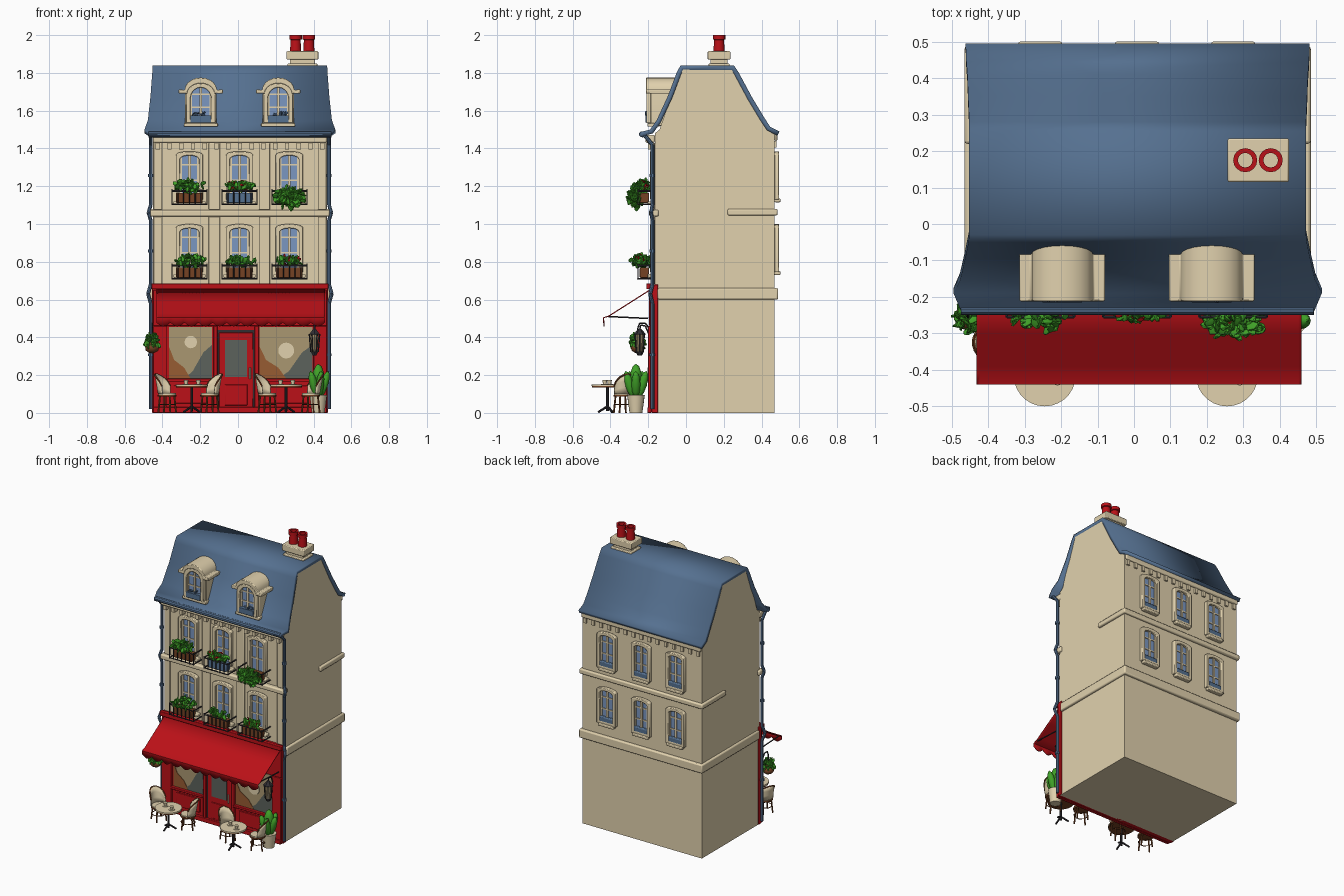
import bpy, bmesh, math, random
from mathutils import Vector, Matrix, Euler

if "Cube" in bpy.data.objects:
    bpy.data.objects.remove(bpy.data.objects["Cube"])
random.seed(4)

def material(name, r, g, b):
    m = bpy.data.materials.new(name)
    m.diffuse_color = [(c / 255) ** 2.2 for c in (r, g, b)] + [1]
    m.use_nodes = True
    m.node_tree.nodes["Principled BSDF"].inputs["Base Color"].default_value = m.diffuse_color
    return m
CREAM = material("cream stone", 224, 208, 172)
SLATE = material("slate blue", 86, 112, 143)
RED = material("shop red", 186, 24, 30)
GREEN = material("leaf green", 66, 160, 44)
BROWN = material("wood brown", 116, 68, 40)
GLASS = material("window blue", 122, 150, 192)
IRON = material("dark iron", 52, 50, 54)
TAN = material("shop interior tan", 168, 150, 112)
GREY = material("dim grey green", 92, 98, 92)
RUST = material("rust brown", 150, 92, 54)

parts = []
def part(name, mat, bevel=0, sheet=0):
    bm = bmesh.new()
    parts.append((name, bm, mat, bevel, sheet))
    return bm

def box(bm, x0, x1, y0, y1, z0, z1):
    m = Matrix.Translation(((x0 + x1) / 2, (y0 + y1) / 2, (z0 + z1) / 2))
    bmesh.ops.create_cube(bm, size=1, matrix=m @ Matrix.Diagonal((x1 - x0, abs(y1 - y0), z1 - z0, 1)))

def rod(bm, a, b, r, r2=None, n=10):
    a, b = Vector(a), Vector(b)
    m = Matrix.Translation((a + b) / 2) @ (b - a).to_track_quat('Z', 'Y').to_matrix().to_4x4()
    bmesh.ops.create_cone(bm, cap_ends=True, segments=n, radius1=r, radius2=r if r2 is None else r2,
                          depth=(b - a).length, matrix=m)

def path(bm, pts, r, n=8):
    for a, b in zip(pts, pts[1:]):
        rod(bm, a, b, r, n=n)

def blob(bm, c, size, rot=(0, 0, 0), sub=2):
    m = Matrix.Translation(c) @ Euler(rot).to_matrix().to_4x4() @ Matrix.Diagonal((*size, 1))
    bmesh.ops.create_icosphere(bm, subdivisions=sub, radius=1, matrix=m)

def loft(bm, rows, close=False):
    v = [[bm.verts.new(p) for p in row] for row in rows]
    n = len(v[0])
    for a, b in zip(v, v[1:] + v[:1] if close else v[1:]):
        for j in range(n if close else n - 1):
            k = (j + 1) % n
            bm.faces.new((a[j], a[k], b[k], b[j]))

def prism(bm, pts, a0, a1, axis='y'):
    put = (lambda p, a: (p[0], a, p[1])) if axis == 'y' else (lambda p, a: (a, p[0], p[1]))
    r0, r1 = ([bm.verts.new(put(p, a)) for p in pts] for a in (a0, a1))
    bm.faces.new(r0), bm.faces.new(r1)
    for j in range(len(pts)):
        k = (j + 1) % len(pts)
        bm.faces.new((r0[j], r0[k], r1[k], r1[j]))

def ring(bm, outer, inner, y0, y1):
    loft(bm, [[(x, y, z) for x, z in o] for o, y in ((outer, y0), (outer, y1), (inner, y1), (inner, y0))], True)

def arch(cx, w, z0, z1, rise, n=10):
    arc = [(cx + w / 2 * math.cos(math.pi * i / n), z1 - rise + rise * math.sin(math.pi * i / n)) for i in range(n + 1)]
    return [(cx - w / 2, z0), (cx + w / 2, z0)] + arc

def leaves(bm, c, rad, n, s):
    for _ in range(n):
        d = Vector([random.gauss(0, 1) for _ in 'xyz']).normalized() * random.uniform(.5, 1)
        blob(bm, [c[i] + d[i] * rad[i] for i in range(3)], (s, s * .6, s * .3),
             [random.uniform(0, 6.3) for _ in 'xyz'], 1)

# --- main body with gable ends
L, R, F, B = -.45, .47, -.165, .468
body = part("house_body", CREAM)
prism(body, [(F, 0), (B, 0), (B, 1.49), (.425, 1.52), (.335, 1.66), (.25, 1.82), (-.025, 1.82), (-.085, 1.66), (-.14, 1.5), (F, 1.48)], L, R, 'x')
# --- mansard roof shell, (y, z, half width)
roof = part("mansard_roof", SLATE, 0, .025)
prof = [(-.25, 1.47, .484), (-.24, 1.487, .484), (-.19, 1.50, .505), (-.155, 1.55, .487), (-.095, 1.68, .473), (-.05, 1.80, .464),
        (-.03, 1.838, .462), (.255, 1.838, .462), (.28, 1.80, .462), (.35, 1.67, .465), (.41, 1.57, .467), (.445, 1.515, .47), (.495, 1.49, .472)]
loft(roof, [[(.01 - w, y, z), (.01 + w, y, z)] for y, z, w in prof])
rod(part("front_gutter", SLATE), (-.475, -.233, 1.475), (.492, -.233, 1.475), .016)
# --- cornices, dentils, floor bands and pilasters
trim = part("cornice_and_bands", CREAM, .008)
box(trim, L, R, -.215, F, 1.43, 1.472)
box(trim, L, R, B, .485, 1.44, 1.485)
box(trim, L - .015, R + .015, -.195, F + .02, 1.04, 1.075)
box(trim, L - .015, R + .015, .22, .485, 1.045, 1.08)
box(trim, L - .015, R + .015, -.15, .488, .60, .66)
dent = part("dentils", CREAM)
for i in range(15):
    x = -.425 + i * .0622
    box(dent, x - .011, x + .011, -.2, F, 1.395, 1.43)
    box(dent, x - .011, x + .011, B, .48, 1.405, 1.44)
pil = part("pilasters", CREAM, .004)
for x, w in ((-.425, .045), (-.125, .06), (.14, .06), (.445, .045)):
    for z0, z1 in ((.68, 1.04), (1.075, 1.43)):
        box(pil, x - w / 2, x + w / 2, F - .01, F, z0, z1)

# --- windows with arched frames, both sides
frames, panes, bars = part("window_frames", CREAM, .004), part("window_glass", GLASS), part("window_bars", CREAM)
def window(cx, z0, z1, y, s, w=.145, rise=.02):
    ring(frames, arch(cx, w, z0, z1, rise), arch(cx, w - .045, z0 + .02, z1 - .022, rise), y, y + s * .025)
    prism(panes, arch(cx, w - .045, z0 + .02, z1 - .022, rise), y, y + s * .006)
    box(bars, cx - .007, cx + .007, y, y + s * .014, z0 + .02, z1 - .022)
    for t in (.4, .72):
        zz = z0 + (z1 - z0) * t
        box(bars, cx - w / 2 + .02, cx + w / 2 - .02, y, y + s * .011, zz - .004, zz + .004)
    for e in (-1, 1):
        xx = cx + e * (w / 2 - .027)
        box(bars, xx - .005, xx + .005, y, y + s * .011, z0 + .02, z1 - .03)
COLS = (-.257, .008, .272)
sills, back_boxes = part("window_sills", CREAM, .005), part("back_window_boxes", SLATE, .006)
for cx in COLS:
    for z in (.745, 1.13):
        window(cx, z, z + .255, F, -1)
        window(cx, z, z + .255, B, 1)
        box(sills, cx - .085, cx + .085, F - .04, F, z - .03, z - .01)
        box(sills, cx - .06, cx + .06, B, .5, z - .015, z + .005)
        box(back_boxes, cx - .052, cx + .052, B, .492, z + .005, z + .05)

# --- dormers
dormer, hood, dbox = part("dormer_bodies", CREAM, .004), part("dormer_hoods", CREAM, .004), part("dormer_boxes", SLATE, .006)
for cx in (-.197, .213):
    prism(dormer, arch(cx, .165, 1.52, 1.745, .06), -.185, -.03)
    window(cx, 1.535, 1.745, -.185, -1, .155, .06)
    box(dormer, cx - .09, cx + .09, -.205, -.14, 1.515, 1.535)
    arc = [(cx + .085 * math.cos(math.pi * i / 10), math.sin(math.pi * i / 10)) for i in range(11)]
    up = [(x, 1.71 + .065 * s) for x, s in arc]
    lo = [(x * .85 + cx * .15, 1.69 + .055 * s) for x, s in arc]
    prism(hood, [(cx + .117, 1.69), (cx + .117, 1.712)] + up + [(cx - .117, 1.712), (cx - .117, 1.69)] + lo[::-1], -.212, -.05)
    box(dbox, cx - .055, cx + .055, -.215, -.185, 1.537, 1.575)
    leaves(dbox, (cx, -.2, 1.582), (.05, .012, .012), 14, .014)

# --- chimney
ch = part("chimney", CREAM, .005)
box(ch, .275, .407, .13, .22, 1.8, 1.875)
box(ch, .257, .425, .115, .235, 1.87, 1.915)
box(ch, .262, .42, .12, .23, 1.832, 1.85)
pots = part("chimney_pots", RED)
for x in (.305, .375):
    loft(pots, [[(x + r * math.cos(t * math.pi / 8), .175 + r * math.sin(t * math.pi / 8), z) for t in range(16)]
                for r, z in ((.03, 1.91), (.026, 1.975), (.033, 1.978), (.033, 2), (.02, 2), (.02, 1.91))], True)

# --- drainpipes
pipe = part("drainpipes", SLATE)
for x, s in ((-.462, -1), (.482, 1)):
    path(pipe, [(x, -.22, 1.47), (x, -.178, 1.42), (x, -.178, 1.1), (x + s * .012, -.185, 1.06), (x, -.178, 1.02),
                (x, -.178, .68), (x + s * .014, -.19, .63), (x, -.178, .58), (x, -.178, .02)], .01)
    for z in (.3, .85, 1.25):
        rod(pipe, (x, -.178, z), (x, -.178, z + .015), .015)

# --- balcony planters, rails and plants
rails, plants = part("balcony_rails", IRON), part("window_plants", GREEN)
wood, blossom = part("flower_boxes", BROWN, .005), part("red_blossoms", RED)
blue_box = part("blue_flower_box", SLATE, .005)
for row, z in enumerate((.705, 1.10)):
    for col, cx in enumerate(COLS):
        box(blue_box if (row, col) == (1, 1) else wood, cx - .07, cx + .07, -.245, -.195, z + .01, z + .065)
        for zz in (z + .005, z + .075):
            path(rails, [(cx - .092, F, zz), (cx - .092, -.255, zz), (cx + .092, -.255, zz), (cx + .092, F, zz)], .0045, 6)
        for i in range(7):
            x = cx - .092 + i * .0307
            rod(rails, (x, -.255, z), (x, -.255, z + .085), .003, n=5)
        if (row, col) == (1, 2):
            leaves(plants, (cx + .005, -.27, z + .04), (.085, .045, .06), 130, .022)
        else:
            big = col == 0
            leaves(plants, (cx, -.235, z + .1), (.085, .06 if big else .03, .035 if big else .025), 75 if big else 50, .02)
        if (row, col) in ((1, 1), (0, 2)):
            leaves(blossom, (cx, -.235, z + .105), (.075, .035, .03), 28 if row else 10, .012)

# --- shopfront
shop = part("shopfront", RED, .004)
SF = -.183
box(shop, L - .005, R + .006, SF, -.148, 0, .68)
box(shop, L - .008, R + .008, -.21, SF, .655, .685)
box(shop, L, R, -.195, SF, .46, .65)
box(shop, L, R, -.205, SF, 0, .03)
for x0, x1 in ((-.45, -.375), (-.13, -.108), (.088, .11), (.4, .47)):
    box(shop, x0, x1, -.2, SF, 0, .46)
for x0, x1 in ((-.36, -.14), (.12, .39)):
    box(shop, x0 - .015, x1 + .015, -.208, SF, .165, .182)
    box(shop, x0 + .02, x1 - .02, -.192, SF, .05, .145)
box(shop, -.1, .08, -.19, SF, .01, .425)
box(shop, -.07, .05, -.196, SF, .04, .15)
gap = part("door_gap", IRON)
ring(gap, arch(-.01, .196, .01, .44, .001, 2), arch(-.01, .18, .01, .425, .001, 2), SF - .004, SF)
glass = part("door_glass", GREY)
box(glass, -.068, .048, -.194, SF, .19, .385)
rod(part("door_handle", CREAM), (.064, -.2, .18), (.064, -.2, .24), .005)
inner, hill, dune, moon = (part("shop_window_panes", TAN), part("pane_grey_shapes", GREY),
                           part("pane_rust_shapes", RUST), part("pane_lamp_discs", CREAM))
for x0, x1, lx, lz in ((-.365, -.138, -.25, .375), (.115, .395, .255, .33)):
    w = x1 - x0
    box(inner, x0, x1, SF - .003, SF, .182, .455)
    prism(hill, [(x0 + .35 * w, .182), (x1, .182), (x1, .36), (x0 + .8 * w, .32), (x0 + .55 * w, .22)], SF - .005, SF)
    prism(dune, [(x0, .182), (x0 + .5 * w, .182), (x0 + .35 * w, .24), (x0 + .12 * w, .28), (x0, .35)], SF - .006, SF)
    rod(moon, (lx, SF - .008, lz), (lx, SF, lz), .033 if lx < 0 else .042, n=20)

# --- awning with scalloped valance
awn = part("awning", RED, 0, .006)
xs = [-.432 + .892 * i / 96 for i in range(97)]
loft(awn, [[(x, y, z - (.02 * abs(math.sin(i * math.pi / 8)) if drop else 0)) for i, x in enumerate(xs)]
           for y, z, drop in ((-.437, .478, 1), (-.44, .505, 0), (-.41, .515, 0), (-.39, .528, 0), (-.3, .585, 0), (-.19, .655, 0))])
arms = part("awning_arms", IRON)
for x in (-.425, .452):
    path(arms, [(x, -.2, .5), (x, -.41, .51)], .004)

# --- bistro tables and chairs
tops, legs = part("table_tops", CREAM), part("table_pedestals", IRON)
edge, cups = part("table_edges", BROWN), part("cups", CREAM)
seats, backs, frame = part("chair_seats", CREAM), part("chair_backs", CREAM, 0, .006), part("chair_frames", BROWN)
def chair(x, y, ang):                     # local +x faces the table
    M = Matrix.Translation((x, y, 0)) @ Matrix.Rotation(ang, 4, 'Z')
    P = lambda *p: M @ Vector(p)
    rod(seats, P(0, 0, .092), P(0, 0, .104), .046, n=20)
    rod(frame, P(0, 0, .086), P(0, 0, .096), .05, n=20)
    for a in range(4):
        c, s = math.cos(a * math.pi / 2 + .785), math.sin(a * math.pi / 2 + .785)
        rod(frame, P(.05 * c, .05 * s, 0), P(.04 * c, .04 * s, .09), .005)
    path(frame, [P(.046 * math.cos(a * math.pi / 4), .046 * math.sin(a * math.pi / 4), .045) for a in range(9)], .003, 6)
    rows = []
    for i in range(13):
        t = math.radians(-85 + i * 170 / 12)
        h = .115 + .09 * math.sqrt(max(math.cos(t), 0))
        rows.append([P(-(.048 + .02 * k) * math.cos(t), .053 * math.sin(t), .1 + (h - .1) * k) for k in (0, .33, .66, 1)])
    loft(backs, rows)
    path(frame, [r[-1] for r in rows], .005, 6)
for tx, xa, xb in ((-.245, -.375, -.15), (.255, .155, .385)):
    rod(tops, (tx, -.415, .142), (tx, -.415, .15), .085, n=28)
    rod(edge, (tx, -.415, .135), (tx, -.415, .145), .083, n=28)
    rod(legs, (tx, -.415, .01), (tx, -.415, .14), .008)
    for a in range(3):
        path(legs, [(tx, -.415, .035), (tx + .05 * math.cos(a * 2.09 + .5), -.415 + .05 * math.sin(a * 2.09 + .5), .004)], .006)
    for dx, dy in ((-.03, .01), (.035, -.015)):
        rod(cups, (tx + dx, -.415 + dy, .15), (tx + dx, -.415 + dy, .154), .02, n=14)
        rod(cups, (tx + dx, -.415 + dy, .152), (tx + dx, -.415 + dy, .174), .009, .013, 14)
    chair(xa, -.335, -.45)
    chair(xb, -.335, math.pi + .45)

# --- potted plant by the corner
rod(part("plant_pot", CREAM), (.425, -.265, 0), (.425, -.265, .095), .034, .047, 18)
bush = part("pot_plant", GREEN)
blob(bush, (.425, -.265, .17), (.034, .034, .09))
for a in range(5):
    c, s = math.cos(a * 1.257), math.sin(a * 1.257)
    blob(bush, (.425 + .03 * c, -.265 + .036 * s, .15), (.022, .024, .075), (-s * .3, c * .3, 0))

# --- hanging basket and wall lantern
blob(part("hanging_basket", BROWN), (-.455, -.255, .345), (.038, .038, .03))
leaves(part("basket_leaves", GREEN), (-.455, -.255, .375), (.043, .043, .05), 100, .017)
iron = part("wall_brackets", IRON)
path(iron, [(-.455, -.19, .44), (-.455, -.215, .475), (-.455, -.245, .475), (-.455, -.255, .45), (-.455, -.255, .36)], .004)
path(iron, [(.405, -.19, .40), (.405, -.215, .46), (.405, -.24, .465), (.405, -.245, .44)], .004)
rod(iron, (.405, -.245, .415), (.405, -.245, .445), .034, .008, 6)
rod(iron, (.405, -.245, .305), (.405, -.245, .325), .012, .022, 6)
for a in range(6):
    c, s = math.cos(a * math.pi / 3), math.sin(a * math.pi / 3)
    rod(iron, (.405 + .02 * c, -.245 + .02 * s, .322), (.405 + .028 * c, -.245 + .028 * s, .418), .004, n=5)
rod(part("lantern_glass", TAN), (.405, -.245, .324), (.405, -.245, .416), .018, .025, 6)

# --- turn every part into an object
for name, bm, mat, bevel, sheet in parts:
    if not sheet:
        bmesh.ops.recalc_face_normals(bm, faces=bm.faces)
    me = bpy.data.meshes.new(name)
    bm.to_mesh(me)
    me.materials.append(mat)
    ob = bpy.data.objects.new(name, me)
    bpy.context.collection.objects.link(ob)
    if sheet:
        m = ob.modifiers.new("thickness", 'SOLIDIFY')
        m.thickness, m.offset = sheet, -1
    if bevel:
        m = ob.modifiers.new("bevel", 'BEVEL')
        m.width, m.segments, m.limit_method = bevel, 2, 'ANGLE'
    bpy.ops.object.select_all(action='DESELECT')
    ob.select_set(True)
    bpy.context.view_layer.objects.active = ob
    bpy.ops.object.shade_smooth_by_angle(angle=math.radians(35))
